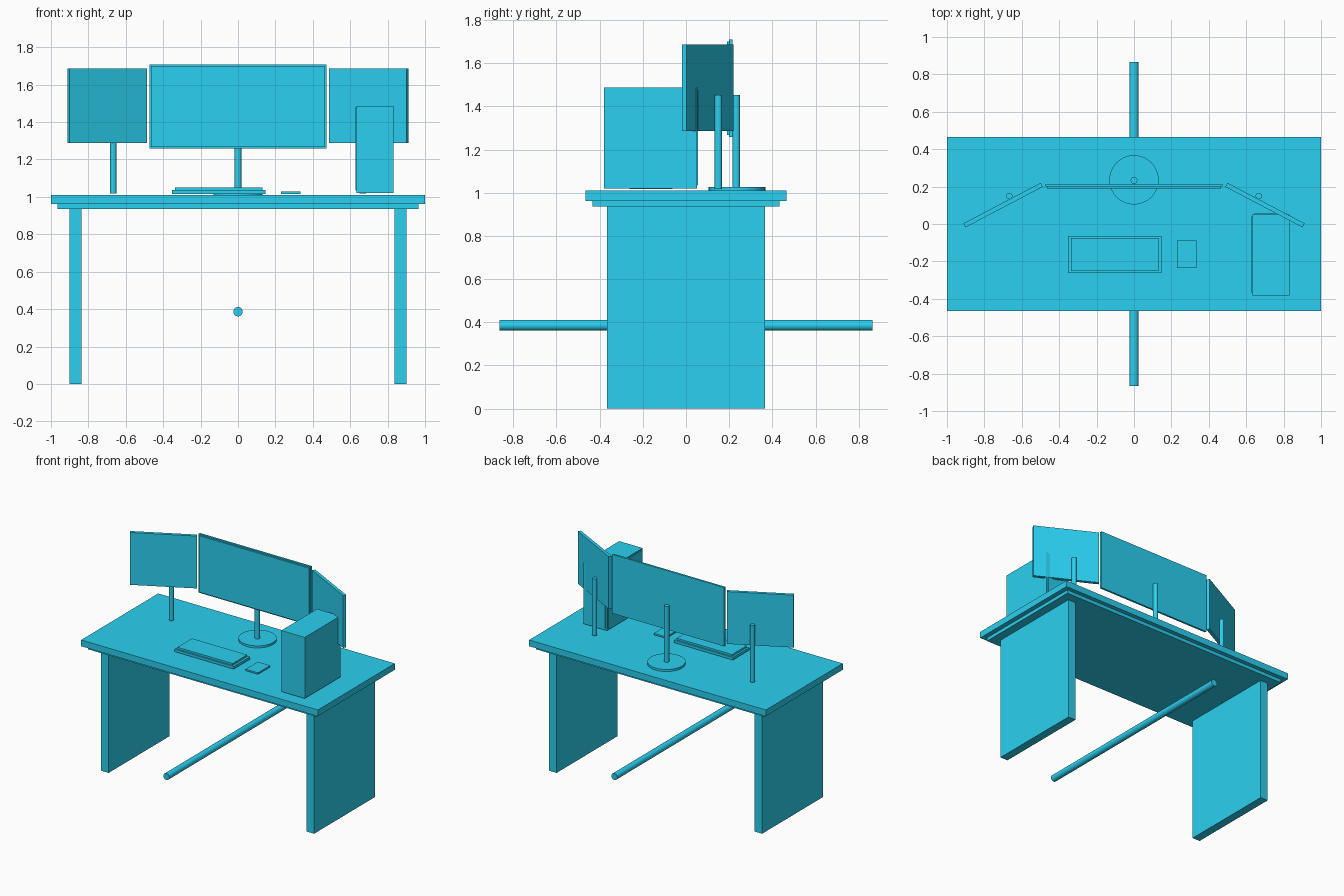
import bpy, math

if "Cube" in bpy.data.objects:
    bpy.data.objects.remove(bpy.data.objects["Cube"])

teal = bpy.data.materials.new("teal")
teal.diffuse_color = (0.024, 0.63, 0.88, 1)
teal.use_nodes = True
teal.node_tree.nodes["Principled BSDF"].inputs["Base Color"].default_value = teal.diffuse_color


def box(name, x, y, z, rot=0.0):
    """Box from (min, max) ranges, optionally turned about its own vertical axis."""
    mid = [(a + b) / 2 for a, b in (x, y, z)]
    bpy.ops.mesh.primitive_cube_add(size=1, location=mid)
    ob = bpy.context.object
    ob.name = name
    ob.scale = [b - a for a, b in (x, y, z)]
    bpy.ops.object.transform_apply(location=False, rotation=False, scale=True)
    ob.rotation_euler.z = rot
    ob.data.materials.append(teal)
    return ob


def cylinder(name, radius, length, centre, rot=(0, 0, 0)):
    bpy.ops.mesh.primitive_cylinder_add(vertices=32, radius=radius, depth=length,
                                        location=centre, rotation=rot)
    ob = bpy.context.object
    ob.name = name
    ob.data.materials.append(teal)
    bpy.ops.object.shade_smooth_by_angle(angle=math.radians(40))
    return ob


# Desk: top, under-frame and the loose foot bar
box("desk_top", (-1, 1), (-0.465, 0.465), (0.962, 1.01))
box("desk_under_frame", (-0.965, 0.965), (-0.433, 0.433), (0.936, 0.962))
cylinder("foot_bar", 0.025, 1.73, (0, 0, 0.386), (math.pi / 2, 0, 0))

# Centre monitor: housing with a slightly smaller screen in front, on a round stand
box("centre_monitor_housing", (-0.473, 0.473), (0.200, 0.215), (1.259, 1.709))
box("centre_monitor_screen", (-0.465, 0.465), (0.191, 0.200), (1.268, 1.700))
cylinder("centre_stand_base", 0.132, 0.016, (0, 0.236, 1.018))
cylinder("centre_stand_pole", 0.018, 0.43, (0, 0.233, 1.237))

# Mirrored parts: desk side panels, angled monitors and their poles
for side, s in (("left", -1), ("right", 1)):
    box(f"{side}_desk_leg", sorted((s * 0.837, s * 0.90)), (-0.366, 0.366), (0, 0.936))
    box(f"{side}_monitor", (s * 0.70 - 0.2335, s * 0.70 + 0.2335), (0.089, 0.113),
        (1.287, 1.687), -s * math.radians(27.7))
    cylinder(f"{side}_monitor_pole", 0.017, 0.434, (s * 0.667, 0.15, 1.235))

# Keyboard and mouse
box("keyboard_base", (-0.352, 0.147), (-0.262, -0.063), (1.016, 1.036))
box("keyboard_keys", (-0.337, 0.130), (-0.250, -0.075), (1.036, 1.05))
box("mouse", (0.23, 0.334), (-0.235, -0.088), (1.016, 1.028))

# Computer case with thin side and back covers
box("computer_case", (0.633, 0.831), (-0.381, 0.050), (1.02, 1.487))
box("case_side_cover", (0.628, 0.633), (-0.365, 0.040), (1.035, 1.478))
box("case_back_cover", (0.645, 0.818), (0.050, 0.056), (1.035, 1.475))
